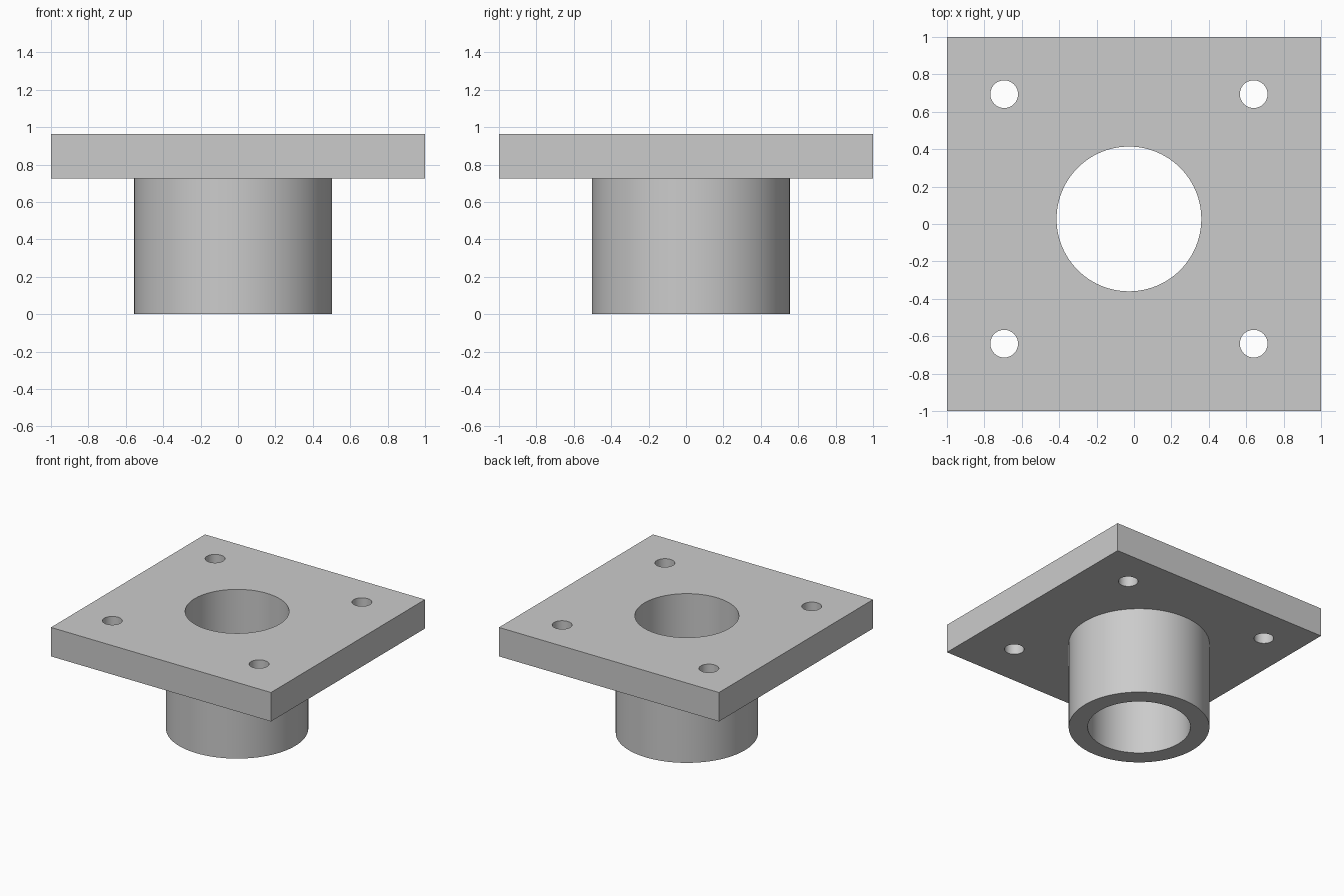
import bpy
import math

if "Cube" in bpy.data.objects:
    bpy.data.objects.remove(bpy.data.objects["Cube"], do_unlink=True)

CX, CY = -0.027, 0.027            # axis of the sleeve and the bolt pattern
PLATE_BOTTOM, PLATE_TOP = 0.725, 0.963
BOLT_OFFSET = 0.667

grey = bpy.data.materials.new("plain grey")
grey.use_nodes = True
colour = (0.6, 0.6, 0.6, 1)
grey.diffuse_color = colour
grey.node_tree.nodes["Principled BSDF"].inputs["Base Color"].default_value = colour


def cylinder(name, x, y, radius, bottom, top, sides=96):
    bpy.ops.mesh.primitive_cylinder_add(
        vertices=sides, radius=radius, depth=top - bottom,
        location=(x, y, (bottom + top) / 2))
    obj = bpy.context.object
    obj.name = name
    obj.data.materials.append(grey)
    return obj


def combine(target, other, operation):
    mod = target.modifiers.new(operation.lower(), "BOOLEAN")
    mod.operation = operation
    mod.solver = "EXACT"
    mod.object = other
    bpy.context.view_layer.objects.active = target
    bpy.ops.object.modifier_apply(modifier=mod.name)
    bpy.data.objects.remove(other, do_unlink=True)


# Square plate
bpy.ops.mesh.primitive_cube_add(size=1, location=(0, 0, (PLATE_BOTTOM + PLATE_TOP) / 2))
flange = bpy.context.object
flange.name = "flanged_sleeve"
flange.scale = (2, 2, PLATE_TOP - PLATE_BOTTOM)
bpy.ops.object.transform_apply(location=True, rotation=False, scale=True)
flange.data.materials.append(grey)

# Round sleeve below the plate, then the through bore
combine(flange, cylinder("sleeve", CX, CY, 0.53, 0, PLATE_BOTTOM + 0.1), "UNION")
combine(flange, cylinder("bore", CX, CY, 0.387, -0.1, 1.1), "DIFFERENCE")

# Four bolt holes
for sx in (-1, 1):
    for sy in (-1, 1):
        hole = cylinder("bolt_hole", CX + sx * BOLT_OFFSET, CY + sy * BOLT_OFFSET,
                        0.074, PLATE_BOTTOM - 0.1, 1.1, 48)
        combine(flange, hole, "DIFFERENCE")

bpy.ops.object.select_all(action="DESELECT")
flange.select_set(True)
bpy.context.view_layer.objects.active = flange
bpy.ops.object.shade_smooth_by_angle(angle=math.radians(30))
